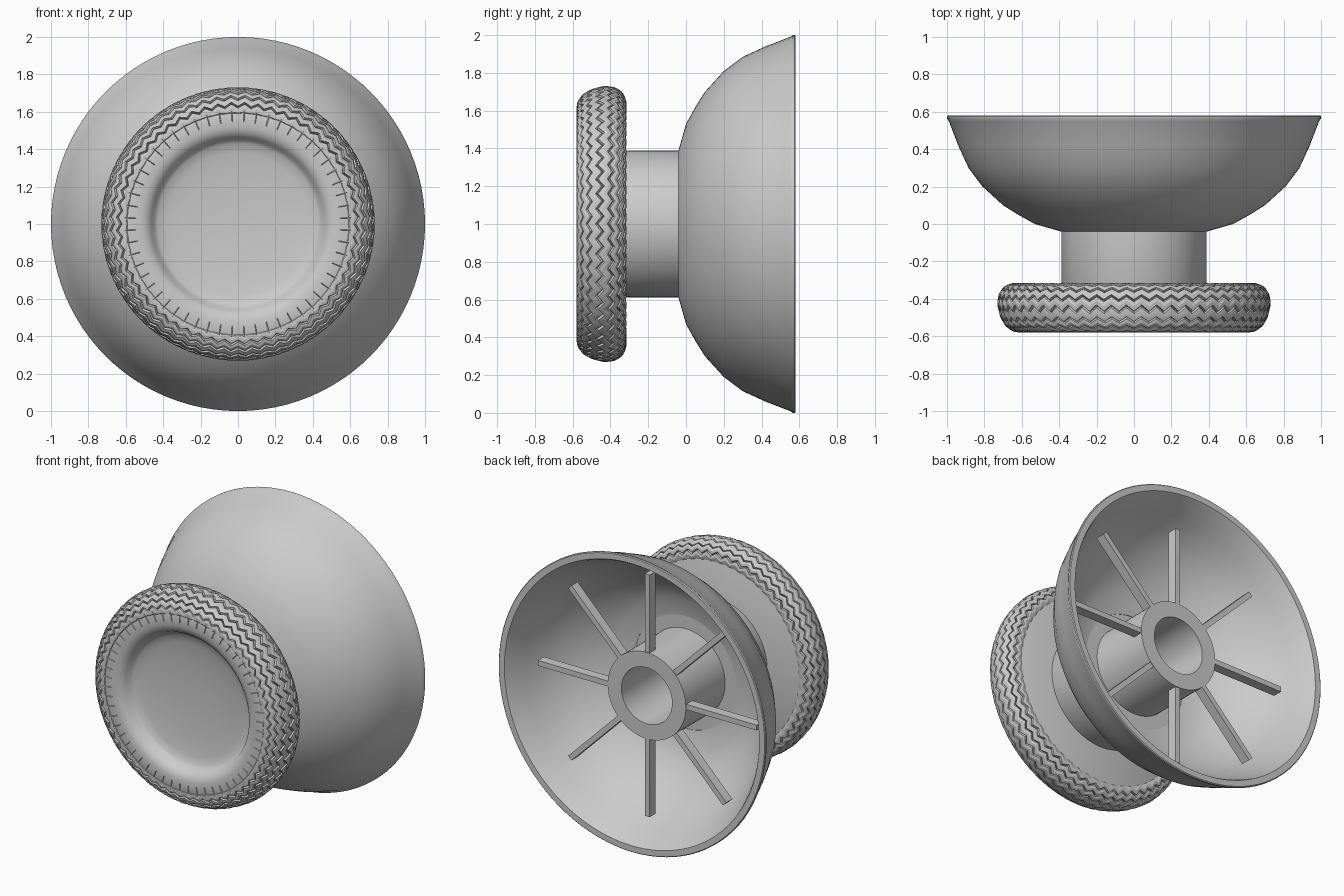
import bpy, math
from mathutils import Vector

if "Cube" in bpy.data.objects:
    bpy.data.objects.remove(bpy.data.objects["Cube"])

CZ = 1.0  # height of the turning axis, which runs along y


def make(name, verts, faces, angle=35):
    me = bpy.data.meshes.new(name)
    me.from_pydata(verts, [], faces)
    me.validate()
    ob = bpy.data.objects.new(name, me)
    bpy.context.collection.objects.link(ob)
    bpy.ops.object.select_all(action='DESELECT')
    ob.select_set(True)
    bpy.context.view_layer.objects.active = ob
    bpy.ops.object.mode_set(mode='EDIT')
    bpy.ops.mesh.select_all(action='SELECT')
    bpy.ops.mesh.remove_doubles(threshold=0.00005)
    bpy.ops.mesh.normals_make_consistent(inside=False)
    bpy.ops.object.mode_set(mode='OBJECT')
    bpy.ops.object.shade_smooth_by_angle(angle=math.radians(angle))
    return ob


def lathe(name, profile, segs=64, closed=False, angle=35, wobble=None):
    """Turn (radius, y) points about the axis; wobble(i, angle) may replace a point."""
    n = len(profile)
    verts, faces = [], []
    for s in range(segs):
        a = 2 * math.pi * s / segs
        for i in range(n):
            r, y = wobble(i, s) if wobble else profile[i]
            verts.append((r * math.sin(a), y, CZ + r * math.cos(a)))
    for s in range(segs):
        t = (s + 1) % segs
        for i in range(n if closed else n - 1):
            j = (i + 1) % n
            faces.append((s * n + i, s * n + j, t * n + j, t * n + i))
    return make(name, verts, faces, angle)


def smooth_curve(pts, steps):
    """Catmull-Rom samples through a few profile points."""
    p = [Vector(q) for q in pts]
    p = [2 * p[0] - p[1]] + p + [2 * p[-1] - p[-2]]
    out = []
    for k in range(1, len(p) - 2):
        a, b, c, d = p[k - 1:k + 3]
        for m in range(steps):
            t = m / steps
            out.append(0.5 * (2 * b + (c - a) * t + (2 * a - 5 * b + 4 * c - d) * t * t
                              + (3 * b - a - 3 * c + d) * t ** 3))
    return out + [p[-2]]


# Flared bowl: outer wall, rim lip, inner wall
outer = [(0.39, -0.04), (0.53, 0.0), (0.62, 0.05), (0.70, 0.10), (0.81, 0.20),
         (0.885, 0.30), (0.94, 0.42), (0.99, 0.55)]
rim = [(1.0, 0.565), (1.0, 0.575), (0.995, 0.58), (0.955, 0.58), (0.945, 0.565)]
inner = [(0.89, 0.44), (0.83, 0.31), (0.76, 0.215), (0.66, 0.12), (0.58, 0.065),
         (0.50, 0.025), (0.38, 0.005)]
lathe("bowl", outer + rim + inner, segs=96, closed=True)

# Neck and hollow hub in one turned piece
lathe("stem", [(0, -0.25), (0.19, -0.25), (0.19, 0.42), (0.293, 0.42), (0.293, 0.0),
               (0.388, 0.0), (0.388, -0.31), (0.38, -0.33), (0, -0.33)])

# Eight stiffening ribs around the hub
for k in range(8):
    a = k * math.pi / 4
    radial = Vector((math.sin(a), 0, math.cos(a)))
    side = Vector((math.cos(a), 0, -math.sin(a)))
    v = [Vector((0, y, CZ)) + radial * r + side * w
         for r in (0.27, 0.82) for y in (0.35, 0.415) for w in (-0.018, 0.018)]
    make(f"rib_{k + 1}", v, [(0, 1, 3, 2), (4, 6, 7, 5), (0, 4, 5, 1),
                             (2, 3, 7, 6), (0, 2, 6, 4), (1, 5, 7, 3)])

# Front pad with dished centre and rounded lip
pad = [(0, -0.465), (0.15, -0.468), (0.28, -0.476), (0.38, -0.488), (0.43, -0.50),
       (0.45, -0.515), (0.465, -0.545), (0.49, -0.566), (0.52, -0.575), (0.60, -0.576),
       (0.655, -0.55), (0.69, -0.50), (0.69, -0.38), (0.65, -0.335), (0.62, -0.32),
       (0, -0.32)]
lathe("dished_pad", pad, segs=96)

# Zigzag tread wrapped around the pad edge
section = smooth_curve([(0.59, -0.576), (0.64, -0.567), (0.68, -0.54), (0.708, -0.49),
                        (0.722, -0.42), (0.708, -0.365), (0.675, -0.333),
                        (0.62, -0.32)], 12)
TEETH, ROWS = 56, 8
row_shape = [(0.0, -0.008), (0.12, 0.008), (0.5, 0.009), (0.88, 0.004)]
stations = [((row + f) / ROWS, h) for row in range(ROWS) for f, h in row_shape]
stations.append((1.0, -0.008))


def tread_point(i, s):
    t, h = stations[i]
    wave = (-1, 0, 1, 0)[s % 4]
    fade = min(1, 12 * t, 12 * (1 - t))
    t = min(max(t + 0.032 * wave * fade, 0), 1)
    f = t * (len(section) - 1)
    k = min(int(f), len(section) - 2)
    tangent = (section[k + 1] - section[k]).normalized()
    normal = Vector((-tangent.y, tangent.x))
    if normal.dot(section[k] - Vector((0.55, -0.45))) < 0:
        normal = -normal
    q = section[k].lerp(section[k + 1], f - k) + normal * h * min(1, 0.3 + fade)
    return q.x, max(q.y, -0.58)


lathe("zigzag_tread", stations, segs=TEETH * 4, angle=25, wobble=tread_point)

# Fine radial ticks on the front lip
verts, faces = [], []
for k in range(TEETH):
    a = 2 * math.pi * (k + 0.5) / TEETH
    radial = Vector((math.sin(a), 0, math.cos(a)))
    side = Vector((math.cos(a), 0, -math.sin(a)))
    b = len(verts)
    verts += [Vector((0, y, CZ)) + radial * r + side * w
              for r in (0.545, 0.61) for y, w in ((-0.57, -0.005), (-0.58, 0), (-0.57, 0.005))]
    faces += [(b, b + 1, b + 4, b + 3), (b + 1, b + 2, b + 5, b + 4),
              (b, b + 2, b + 1), (b + 3, b + 4, b + 5), (b, b + 3, b + 5, b + 2)]
make("lip_ticks", verts, faces, 20)
